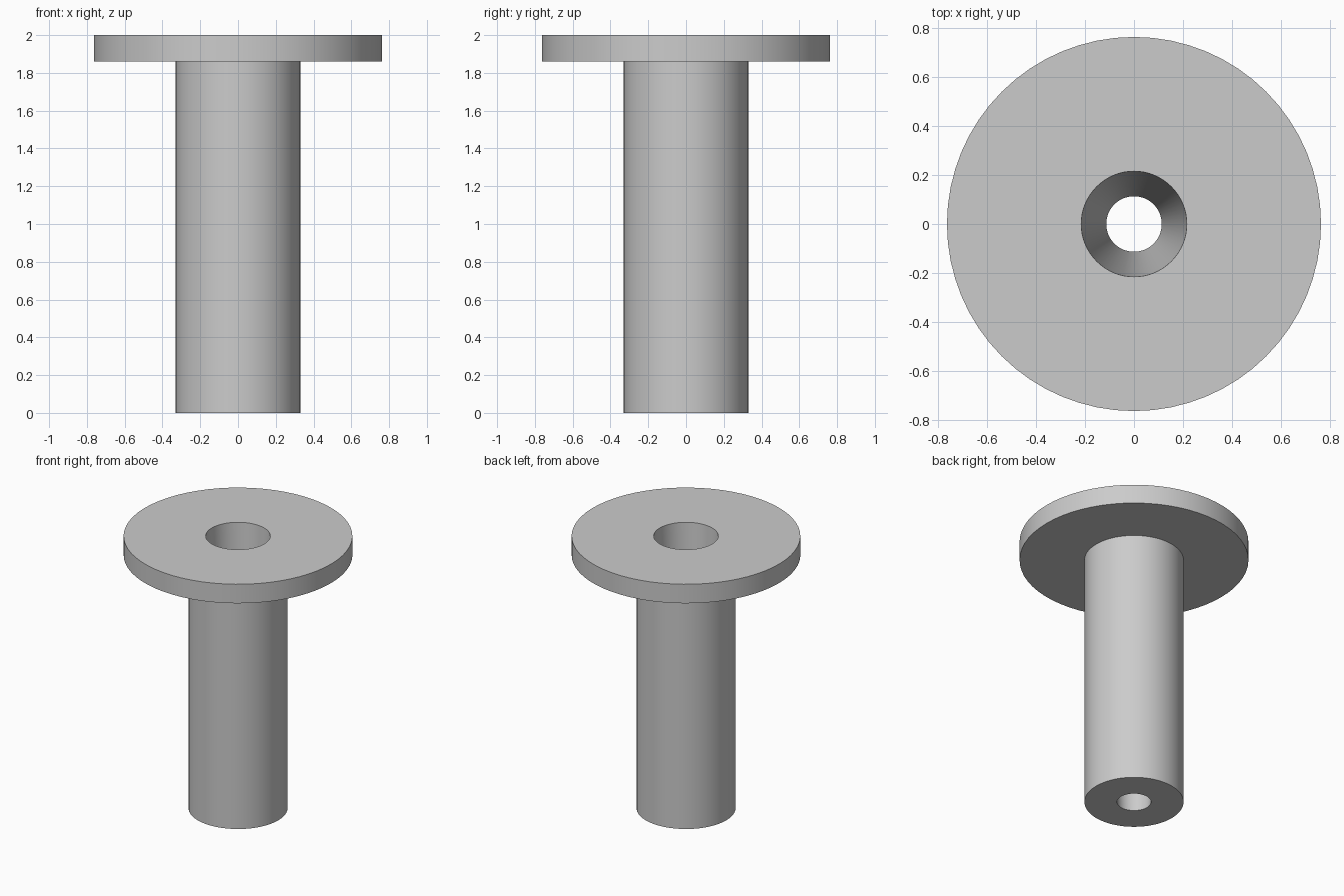
import bpy
import bmesh
from math import cos, sin, pi, radians

SEGMENTS = 64

cube = bpy.data.objects.get("Cube")
if cube:
    bpy.data.objects.remove(cube, do_unlink=True)

# Single grey material
GREY = (0.6, 0.6, 0.6, 1.0)
grey = bpy.data.materials.new("light grey")
grey.use_nodes = True
grey.diffuse_color = GREY
grey.node_tree.nodes["Principled BSDF"].inputs["Base Color"].default_value = GREY


def lathe(name, profile):
    """Revolve a closed (radius, height) profile around z."""
    bm = bmesh.new()
    rings = []
    for r, z in profile:
        rings.append([bm.verts.new((r * cos(2 * pi * i / SEGMENTS),
                                    r * sin(2 * pi * i / SEGMENTS), z))
                      for i in range(SEGMENTS)])
    for k, lower in enumerate(rings):
        upper = rings[(k + 1) % len(rings)]
        for i in range(SEGMENTS):
            j = (i + 1) % SEGMENTS
            bm.faces.new((lower[i], lower[j], upper[j], upper[i]))
    bmesh.ops.recalc_face_normals(bm, faces=bm.faces)
    mesh = bpy.data.meshes.new(name)
    bm.to_mesh(mesh)
    bm.free()
    mesh.materials.append(grey)
    obj = bpy.data.objects.new(name, mesh)
    bpy.context.collection.objects.link(obj)
    bpy.ops.object.select_all(action="DESELECT")
    obj.select_set(True)
    bpy.context.view_layer.objects.active = obj
    bpy.ops.object.shade_smooth_by_angle(angle=radians(30))
    return obj


# Flanged sleeve: straight shank, wide flange, tapered through bore
lathe("flanged_sleeve", [
    (0.113, 0.0),    # bore, bottom
    (0.33, 0.0),     # shank, bottom
    (0.33, 1.86),    # shank meets flange
    (0.762, 1.86),   # flange underside
    (0.762, 2.0),    # flange top
    (0.215, 2.0),    # bore mouth
])
